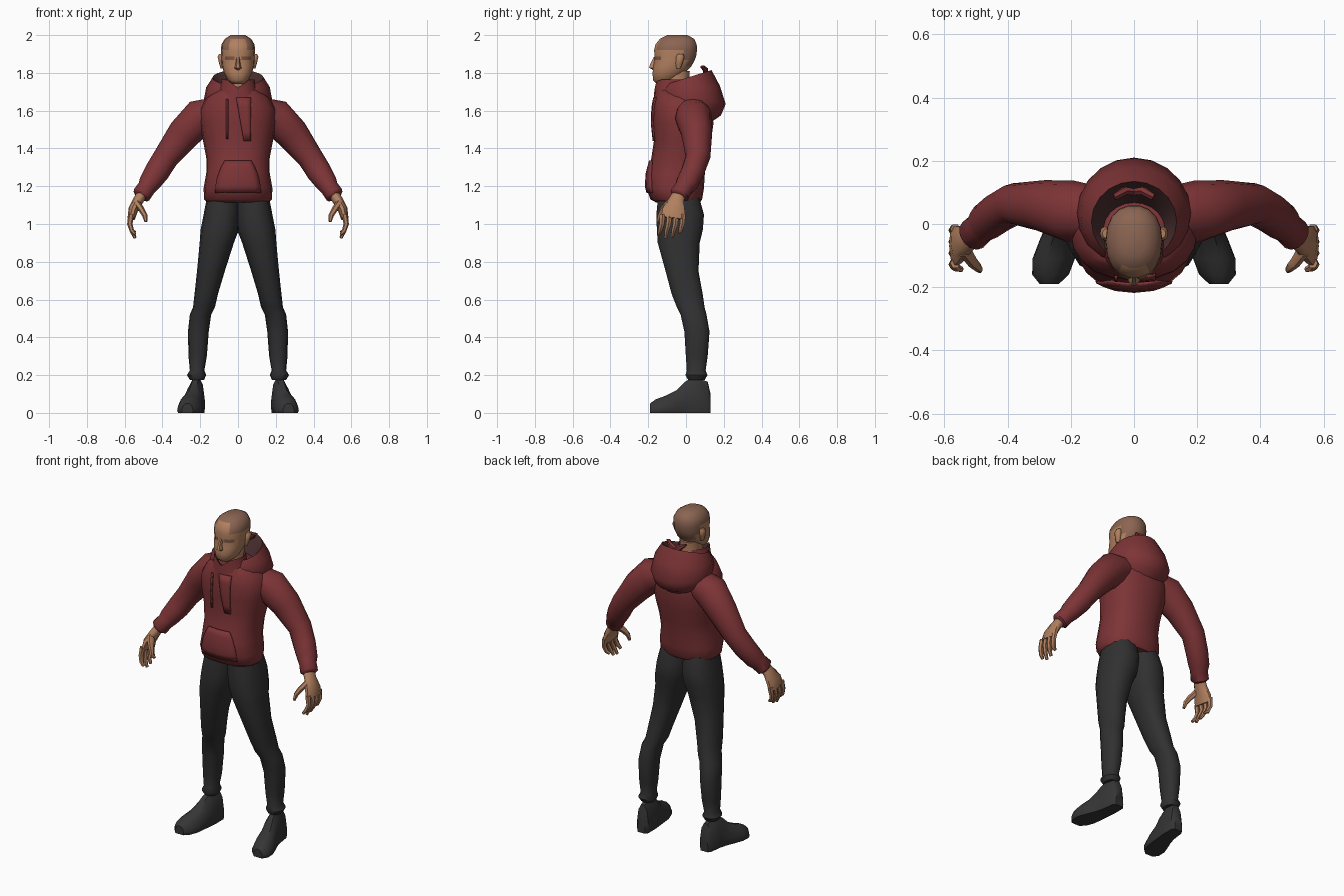
import bpy, bmesh, math
from mathutils import Vector
from mathutils.bvhtree import BVHTree

if "Cube" in bpy.data.objects:
    bpy.data.objects.remove(bpy.data.objects["Cube"])


def material(name, r, g, b):
    m = bpy.data.materials.new(name)
    m.diffuse_color = (r, g, b, 1)
    m.use_nodes = True
    m.node_tree.nodes["Principled BSDF"].inputs["Base Color"].default_value = m.diffuse_color
    return m


RED = material("red cloth", .205, .034, .037)
LINING = material("dark lining", .065, .026, .027)
SKIN = material("skin", .44, .215, .115)
HAIR = material("cropped hair", .26, .13, .085)
BROW = material("brow shade", .20, .09, .055)
TROUSER = material("charcoal trousers", .030, .030, .031)
SHOE = material("dark shoe", .036, .036, .036)


def finish(name, bm, mats, rule=None, angle=50):
    """Turn a bmesh into a shaded object, colouring faces by rule(centre)."""
    bmesh.ops.recalc_face_normals(bm, faces=bm.faces)
    if rule:
        for f in bm.faces:
            f.material_index = rule(f.calc_center_median())
    me = bpy.data.meshes.new(name)
    bm.to_mesh(me)
    bm.free()
    ob = bpy.data.objects.new(name, me)
    bpy.context.collection.objects.link(ob)
    for m in mats:
        me.materials.append(m)
    bpy.ops.object.select_all(action='DESELECT')
    ob.select_set(True)
    bpy.context.view_layer.objects.active = ob
    bpy.ops.object.shade_smooth_by_angle(angle=math.radians(angle))
    return ob


def loft(name, rings, mats, side=1, rule=None, angle=50):
    """Skin a closed surface over equal-length rings; side=-1 mirrors in x."""
    bm = bmesh.new()
    vs = [[bm.verts.new((p[0] * side, p[1], p[2])) for p in r] for r in rings]
    n = len(vs[0])
    for a, b in zip(vs, vs[1:]):
        for i in range(n):
            j = (i + 1) % n
            bm.faces.new((a[i], a[j], b[j], b[i]))
    bm.faces.new(vs[0])
    bm.faces.new(vs[-1])
    return finish(name, bm, mats, rule, angle)


def unit(n, p):
    """Points of a superellipse of power p."""
    out = []
    for i in range(n):
        c, s = math.cos(2 * math.pi * i / n), math.sin(2 * math.pi * i / n)
        out.append((math.copysign(abs(c) ** (2 / p), c), math.copysign(abs(s) ** (2 / p), s)))
    return out


def flat(x0, x1, yf, yb, zf, zb=None, n=16, p=2.3):
    """Ring around z, with its own front and back heights."""
    zb = zf if zb is None else zb
    return [((x0 + x1) / 2 + (x1 - x0) / 2 * u, (yf + yb) / 2 + (yb - yf) / 2 * v,
             zf + (zb - zf) * (v + 1) / 2) for u, v in unit(n, p)]


def tube(name, stations, mats, side=1, n=10):
    """Loft along stations (x, y, z, thickness radius, width radius)."""
    pts = [Vector(s[:3]) for s in stations]
    rings = []
    for i, s in enumerate(stations):
        t = (pts[min(i + 1, len(pts) - 1)] - pts[max(i - 1, 0)]).normalized()
        w = Vector((0, 1, 0))
        w = (w - t * w.dot(t)).normalized()
        k = t.cross(w)
        rings.append([pts[i] + k * s[3] * u + w * s[4] * v for u, v in unit(n, 2.1)])
    return loft(name, rings, mats, side)


# Hoodie body
body = [(1.115, .165, -.16, .075), (1.13, .18, -.188, .085), (1.19, .182, -.21, .095),
        (1.27, .168, -.205, .10), (1.35, .168, -.183, .115), (1.44, .185, -.17, .132),
        (1.53, .20, -.178, .145), (1.61, .20, -.175, .14), (1.67, .165, -.165, .12),
        (1.71, .11, -.155, .09)]
torso = loft("hoodie_body", [flat(-w, w, f, b, z, n=20) for z, w, f, b in body], [RED])

# Hood lying on the back, with dark inside
hood = [(.14, -.13, .12, 1.60, 1.53), (.172, -.14, .185, 1.65, 1.575), (.18, -.14, .21, 1.69, 1.635),
        (.168, -.13, .18, 1.72, 1.73), (.135, -.12, .135, 1.735, 1.815), (.118, -.11, .112, 1.72, 1.785),
        (.08, -.09, .05, 1.67, 1.68)]
loft("hood", [flat(-w, w, f, b, zf, zb, n=20, p=2) for w, f, b, zf, zb in hood], [RED, LINING],
     rule=lambda c: int((c.x / .125) ** 2 + ((c.y - .005) / .122) ** 2 < 1 and c.z > 1.66))

# Standing collar, dipping in front of the throat
rings = []
for w, f, b, z in [(.135, -.172, .03, 1.63), (.10, -.168, .02, 1.70), (.088, -.165, .01, 1.765),
                   (.076, -.152, 0, 1.755), (.06, -.12, 0, 1.67)]:
    r = flat(-w, w, f, b, z, n=20, p=2)
    rings.append([(x, y, zz - (.045 * max(0, 1 - abs(x) / .06) if y < -.06 and z > 1.74 else 0)) for x, y, zz in r])
loft("collar", rings, [RED, LINING],
     rule=lambda c: int((c.x / .083) ** 2 + ((c.y + .077) / .083) ** 2 < 1))

# Surface plates laid on the hoodie front
me = torso.data
tree = BVHTree.FromPolygons([v.co for v in me.vertices], [p.vertices[:] for p in me.polygons])


def plate(name, xl, xr, z0, z1, nx, nz, lift):
    """xl and xr give the plate's edges for a height fraction."""
    bm = bmesh.new()
    rows = []
    for j in range(nz + 1):
        t = j / nz
        row = []
        for i in range(nx + 1):
            x, z = xl(t) + (xr(t) - xl(t)) * i / nx, z0 + (z1 - z0) * t
            hit = tree.ray_cast(Vector((x, -1, z)), Vector((0, 1, 0)))[0]
            row.append(bm.verts.new((x, hit.y - lift, z)))
        rows.append(row)
    for a, b in zip(rows, rows[1:]):
        for i in range(nx):
            bm.faces.new((a[i], a[i + 1], b[i + 1], b[i]))
    ob = finish(name, bm, [RED])
    mod = ob.modifiers.new("thickness", 'SOLIDIFY')
    mod.thickness, mod.offset = .009, 0


plate("front_pocket", lambda t: -.12 + .05 * t * t, lambda t: .12 - .05 * t * t, 1.165, 1.335, 8, 5, .004)
plate("front_placket", lambda t: .03 - .04 * t, lambda t: .068, 1.44, 1.67, 3, 5, .005)
plate("drawstring", lambda t: -.062, lambda t: -.052, 1.45, 1.66, 1, 5, .006)

# Head: cap of hair, shaded brow strip, skin elsewhere
skull = [(1.742, .03, -.155, -.09), (1.762, .055, -.176, -.045), (1.80, .075, -.178, -.005),
         (1.835, .084, -.174, .03), (1.868, .087, -.168, .048), (1.888, .088, -.169, .055),
         (1.922, .09, -.17, .06), (1.95, .088, -.163, .058), (1.98, .07, -.14, .045), (2.0, .038, -.10, .008)]


def head_colour(c):
    if (c.z > 1.925 and c.y > -.142) or (c.z > 1.83 and c.y > -.005):
        return 1
    return 2 if 1.87 < c.z < 1.886 and c.y < -.12 and abs(c.x) > .005 else 0


loft("head", [flat(-w, w, f, b, z, n=18, p=2.25) for z, w, f, b in skull], [SKIN, HAIR, BROW], rule=head_colour)
loft("neck", [flat(-w, w, f, b, z, n=12) for z, w, f, b in
              [(1.62, .07, -.12, .03), (1.72, .06, -.125, .015), (1.81, .06, -.12, .02)]], [SKIN])
loft("nose", [flat(-w, w, f, -.155, z, n=6, p=2) for z, w, f in
              [(1.815, .012, -.175), (1.827, .019, -.198), (1.845, .013, -.193), (1.885, .008, -.172)]], [SKIN])

for s, tag in ((1, "left"), (-1, "right")):
    # Ear
    loft(tag + "_ear", [flat(.075, x, f, b, z, n=8) for z, x, f, b in
                        [(1.822, .092, -.05, -.03), (1.85, .10, -.055, -.018), (1.885, .108, -.052, -.008),
                         (1.90, .10, -.045, -.015)]], [SKIN], s)

    # Crumpled fold at the hood rim
    tube(tag + "_hood_fold", [(-.005, .10, 1.79, .018, .012), (.03, .105, 1.815, .018, .014),
                              (.062, .085, 1.835, .005, .012)], [RED], s, 6)

    # Sleeve with a gathered cuff
    tube(tag + "_sleeve", [(.10, .03, 1.60, .075, .085), (.20, .04, 1.565, .098, .098),
                           (.286, .057, 1.478, .088, .082), (.38, .063, 1.355, .068, .066),
                           (.43, .035, 1.275, .066, .062), (.47, .005, 1.215, .057, .06),
                           (.485, -.012, 1.19, .049, .05), (.51, -.035, 1.155, .05, .052),
                           (.517, -.04, 1.145, .035, .038)], [RED], s, 12)

    # Hand: palm, four fingers, thumb
    tube(tag + "_palm", [(.50, -.03, 1.17, .03, .035), (.528, -.05, 1.125, .028, .042),
                         (.555, -.064, 1.075, .026, .062), (.565, -.07, 1.03, .02, .066)], [SKIN], s)
    for i, name in enumerate(("index", "middle", "ring", "little")):
        y = -.124 + .036 * i
        end = (.945, .925, .932, .955)[i]
        tube(f"{tag}_{name}_finger", [(.565, y, 1.05, .016, .017), (.573, y - .004, 1.0, .014, .015),
                                      (.562, y - .014, .965, .012, .013), (.545, y - .02, end, .008, .009)],
             [SKIN], s, 6)
    tube(tag + "_thumb", [(.535, -.085, 1.11, .018, .024), (.51, -.122, 1.075, .016, .018),
                          (.493, -.138, 1.045, .014, .014), (.487, -.147, 1.012, .008, .009)], [SKIN], s, 6)

    # Trouser leg, meeting its twin at the centre line
    leg = [(1.14, -.01, .165, -.15, .072), (1.05, -.01, .182, -.16, .098), (.97, -.005, .198, -.157, .092),
           (.90, .022, .203, -.152, .075), (.75, .07, .217, -.11, .068), (.63, .106, .23, -.078, .09),
           (.56, .122, .238, -.05, .10), (.52, .142, .255, -.03, .11), (.43, .155, .265, -.01, .126),
           (.30, .165, .262, -.002, .116), (.225, .178, .255, .003, .105), (.20, .168, .27, -.004, .115),
           (.175, .18, .255, .01, .10)]
    loft(tag + "_trouser_leg", [flat(a, b, f, k, z, n=14, p=2.3) for z, a, b, f, k in leg], [TROUSER], s)

    # Shoe, turned slightly outward, with a flat sole
    shoe = [(.13, .215, .026, .10), (.115, .215, .040, .165), (.04, .22, .046, .19), (-.005, .228, .05, .165),
            (-.05, .24, .058, .12), (-.11, .254, .067, .09), (-.16, .264, .058, .072), (-.19, .268, .03, .05)]
    profile = [(-.9, 0), (.9, 0), (1, .16), (.95, .4), (.72, .8), (.3, 1), (-.3, 1), (-.72, .8), (-.95, .4), (-1, .16)]
    loft(tag + "_shoe", [[(x + w * u, y, h * v) for u, v in profile] for y, x, w, h in shoe], [SHOE], s, angle=40)
